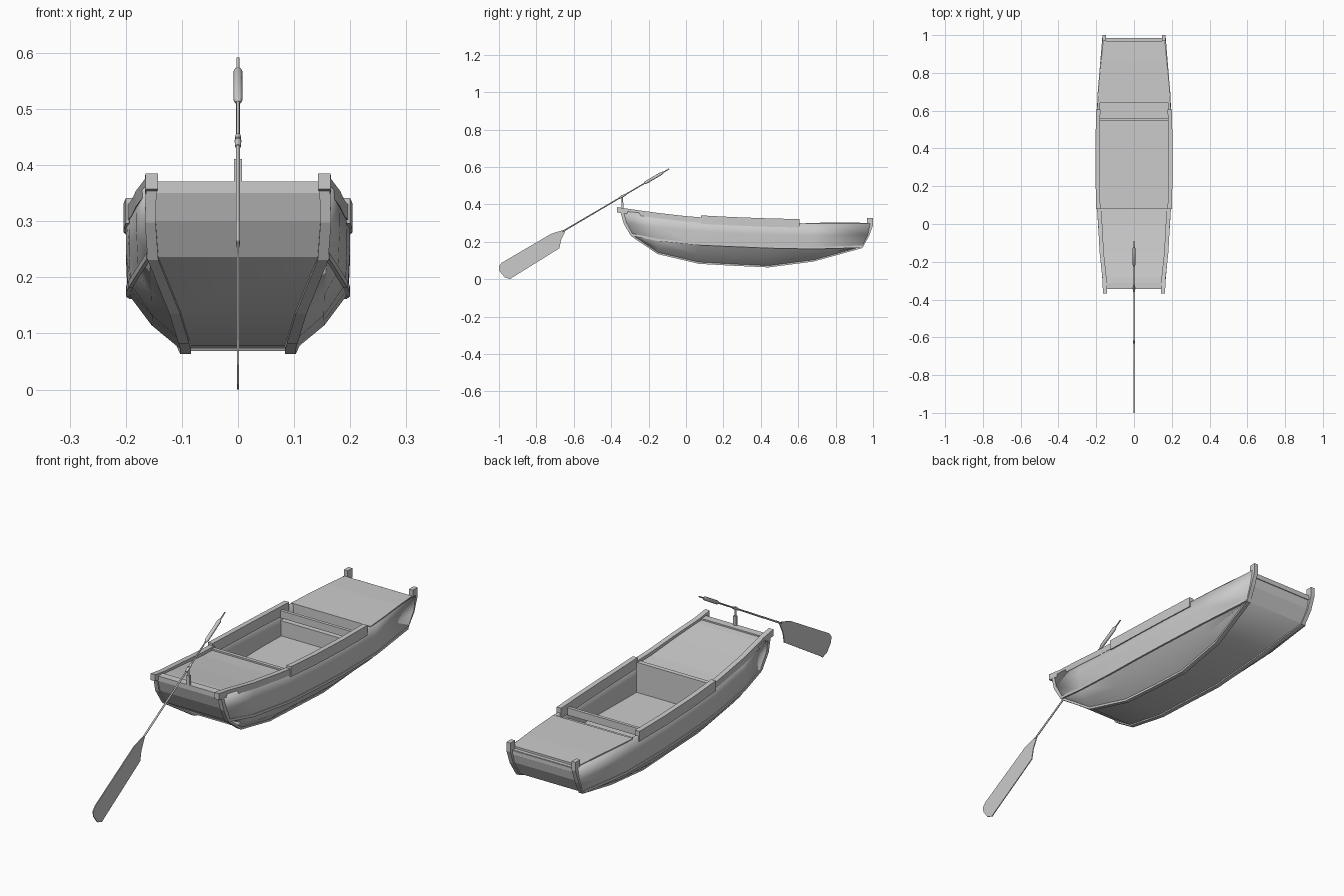
import bpy, bmesh, math
from mathutils import Vector

if "Cube" in bpy.data.objects:
    bpy.data.objects.remove(bpy.data.objects["Cube"])


def finish(name, bm, mirror=False, smooth=None):
    me = bpy.data.meshes.new(name)
    bm.to_mesh(me)
    bm.free()
    ob = bpy.data.objects.new(name, me)
    bpy.context.collection.objects.link(ob)
    if mirror:
        ob.modifiers.new("mirror", 'MIRROR')
    if smooth:
        me.shade_smooth()
        me.set_sharp_from_angle(angle=math.radians(smooth))
    return ob


def loft(name, rings, closed=True, mirror=False, smooth=None):
    bm = bmesh.new()
    vs = [[bm.verts.new(p) for p in r] for r in rings]
    n = len(rings[0])
    for a, b in zip(vs, vs[1:]):
        for i in range(n if closed else n - 1):
            j = (i + 1) % n
            bm.faces.new((a[i], a[j], b[j], b[i]))
    if closed:
        bm.faces.new(vs[0])
        bm.faces.new(vs[-1])
    bmesh.ops.recalc_face_normals(bm, faces=bm.faces)
    return finish(name, bm, mirror, smooth)


def rail(name, path, w, h):
    """Box section swept along a path given as outer top edge points, mirrored."""
    return loft(name, [[(x, y, z), (x - w, y, z), (x - w, y, z - h), (x, y, z - h)]
                       for x, y, z in path], mirror=True)


def slab(name, rows, t):
    """Full-width plank from (y, half width, top z) rows."""
    return loft(name, [[(-w, y, z), (w, y, z), (w, y, z - t), (-w, y, z - t)] for y, w, z in rows])


def plate(name, profile, w):
    """Side profile (y, z) extruded to half width w."""
    return loft(name, [[(s * w, y, z) for y, z in profile] for s in (-1, 1)])


def rod(name, stations, sides=8):
    """Round bar through ((y, z), radius) stations on the centre plane."""
    d = Vector((0, *stations[-1][0])) - Vector((0, *stations[0][0]))
    u = Vector((1, 0, 0))
    v = d.normalized().cross(u)
    k = [2 * math.pi * i / sides for i in range(sides)]
    return loft(name, [[Vector((0, *p)) + (u * math.cos(a) + v * math.sin(a)) * r for a in k]
                       for p, r in stations], smooth=50)


# hull stations: y, top x/z, chine x/z, bottom x/z
S = [(-.29, .163, .365, .160, .238, .157, .235),
     (-.15, .180, .345, .178, .210, .118, .140),
     (.07, .193, .322, .192, .188, .102, .088),
     (.25, .199, .313, .196, .180, .099, .078),
     (.44, .199, .305, .197, .172, .099, .069),
     (.68, .193, .297, .190, .167, .113, .100),
     (.94, .168, .298, .163, .174, .157, .172)]
ends = {0: (-.345, -.328), len(S) - 1: (.985, .972)}


def top_x(y):
    for a, b in zip(S, S[1:]):
        if y <= b[0]:
            break
    t = (y - a[0]) / (b[0] - a[0])
    return a[1] + (b[1] - a[1]) * t


# hull shell
rings = []
for i, (y, xt, zt, xc, zc, xb, zb) in enumerate(S):
    yt, ym = ends.get(i, (y, y))
    o = 0 if i in ends else .006
    half = [(xt, yt, zt), ((xt + xc) / 2 + .002, ym, (zt + zc) / 2), (xc, y, zc),
            ((xb + xc) / 2 + o, y, (zb + zc) / 2 - o), (xb, y, zb)]
    rings.append(half + [(-x, yy, z) for x, yy, z in reversed(half)])
hull = loft("hull", rings, closed=False, smooth=28)
if sum(p.normal.z for p in hull.data.polygons) > 0:
    hull.data.flip_normals()
sol = hull.modifiers.new("planking", 'SOLIDIFY')
sol.thickness = .012
sol.offset = -1

# end boards
plate("stern_board", [(-.345, .352), (-.328, .30), (-.29, .236), (-.27, .236), (-.308, .30), (-.325, .352)], .155)
plate("bow_board", [(.985, .29), (.972, .232), (.94, .172), (.92, .172), (.952, .232), (.965, .29)], .155)
plate("stern_beam", [(-.345, .35), (-.345, .371), (-.312, .371), (-.312, .35)], .15)
plate("bow_beam", [(.966, .27), (.966, .292), (.984, .292), (.984, .27)], .155)

# curved edge strips running from the stern post under the hull to the bow post
path = [(.160, -.345, .362), (.162, -.328, .30)] + [(s[5], s[0], s[6]) for s in S] \
    + [(.163, .972, .23), (.163, .986, .29), (.163, .986, .327)]
pts = [Vector(p) for p in path]
rings = []
for i, p in enumerate(pts):
    d = pts[min(i + 1, len(pts) - 1)] - pts[max(i - 1, 0)]
    n = Vector((0, d.z, -d.y)).normalized()
    to = .014 if i > len(pts) - 3 else .006
    a, b = p + n * to, p - n * (to + .004)
    dx, w = Vector((.004, 0, 0)), Vector((-.015, 0, 0))
    rings.append([a + dx, a + w, b + w, b + dx])
loft("edge_strip", rings, mirror=True)

# chine rubbing strips
rail("chine_strip", [(s[3] + .003, s[0], s[4] + .006) for s in S], .010, .012)

# gunwales and cockpit coaming
rail("stern_gunwale", [(.165, -.368, .385), (.166, -.30, .375), (.182, -.15, .354),
                       (.190, 0, .337), (.196, .085, .330)], .022, .028)
rail("cockpit_coaming", [(.200, .08, .341), (.204, .25, .332), (.204, .44, .325), (.200, .607, .321)], .022, .045)

# decks, floor and bulkheads
slab("stern_deck", [(y, top_x(y) - .010, z) for y, z in
                    ((-.325, .366), (-.28, .362), (-.15, .342), (0, .323), (.085, .316))], .012)
slab("stern_deck_edge", [(.068, .180, .324), (.086, .182, .323)], .03)
slab("bow_deck", [(y, top_x(y) - .002, z) for y, z in
                  ((.64, .301), (.75, .302), (.86, .303), (.968, .301))], .014)
slab("cockpit_floor", [(.07, .180, .19), (.44, .186, .19), (.65, .180, .19)], .01)
slab("stern_bulkhead", [(.07, .180, .31), (.083, .182, .31)], .13)
slab("bow_bulkhead", [(.642, .182, .295), (.654, .182, .295)], .115)
slab("cross_beam", [(.548, .187, .306), (.562, .187, .306)], .032)
slab("locker_front", [(.560, .184, .255), (.570, .184, .255)], .07)
slab("locker_shelf", [(.556, .184, .258), (.65, .182, .258)], .01)

# oar rest on the stern beam
plate("oar_rest", [(-.346, .36), (-.346, .411), (-.334, .411), (-.334, .36)], .007)
rod("oar_pin", [((-.34, .40), .004), ((-.34, .45), .004)])

# sculling oar
A, B = Vector((-.66, .255)), Vector((-.09, .59))


def at(t):
    return tuple(A.lerp(B, t))


rod("oar_shaft", [(at(0), .003), (at(.05), .004), (at(.98), .003), (at(1), .003)])
rod("oar_collar", [(at(.53), .005), (at(.56), .006), (at(.59), .005)])
rod("oar_grip", [(at(.765), .004), (at(.78), .008), (at(.93), .008), (at(.945), .004)])
plate("oar_blade", [(-.64, .268), (-.72, .243), (-.985, .088), (-1, .07), (-.998, .045), (-.97, .01),
                    (-.94, .0), (-.93, .008), (-.677, .165), (-.668, .21)], .002)
